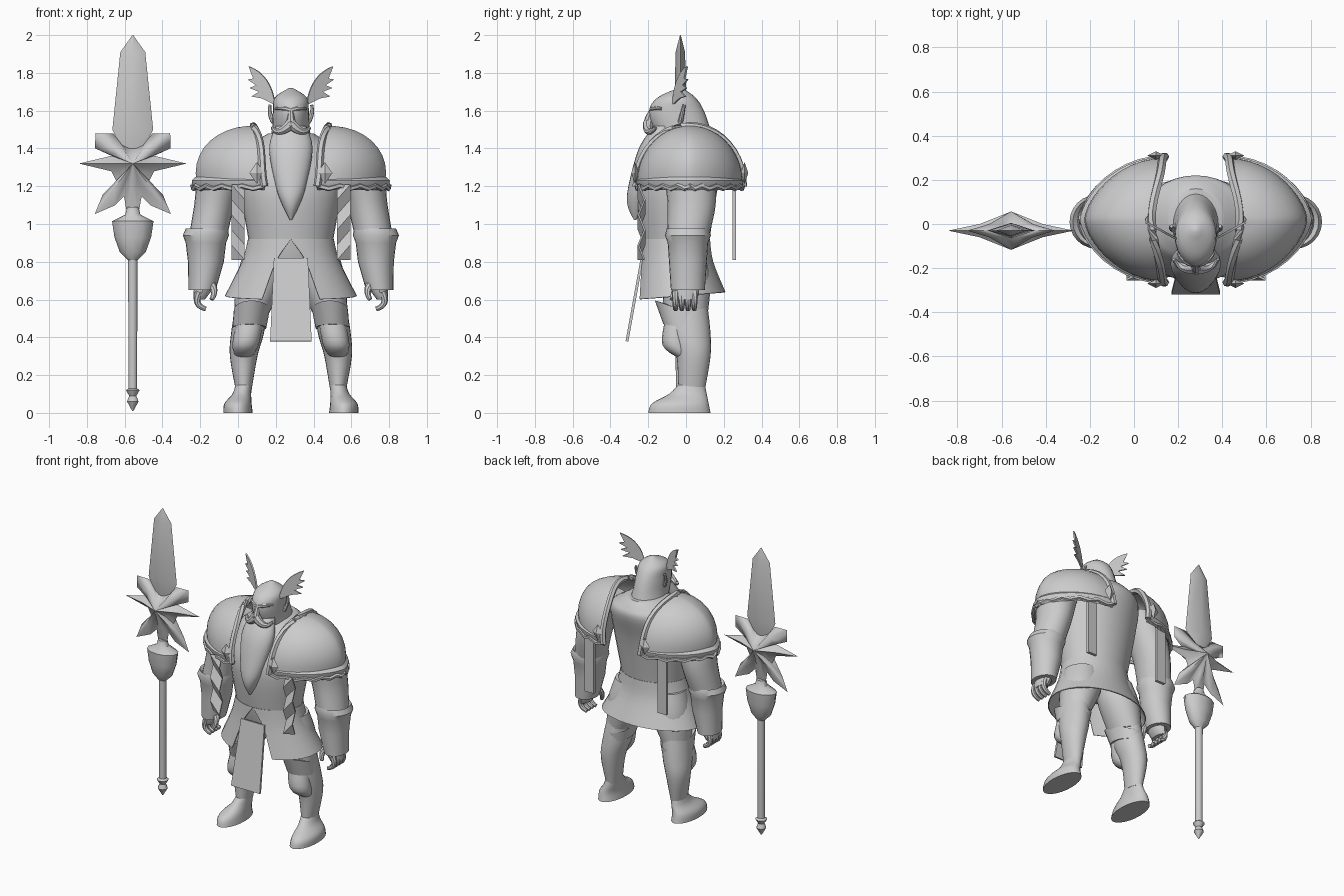
import bpy, bmesh
from math import sin, cos, radians
from mathutils import Vector

if "Cube" in bpy.data.objects:
    bpy.data.objects.remove(bpy.data.objects["Cube"])

BODY = (0.28, 0, 0)
SPEAR = (-0.557, -0.03, 0)

grey = bpy.data.materials.new("plain grey")
grey.use_nodes = True
grey.diffuse_color = (0.6, 0.6, 0.6, 1)
shader = grey.node_tree.nodes["Principled BSDF"]
shader.inputs["Base Color"].default_value = grey.diffuse_color


def finish(name, bm, location=BODY, mirror=False, thick=0, sharp=40):
    bmesh.ops.recalc_face_normals(bm, faces=bm.faces)
    if thick:
        bmesh.ops.solidify(bm, geom=bm.faces[:], thickness=thick)
        bmesh.ops.recalc_face_normals(bm, faces=bm.faces)
    mesh = bpy.data.meshes.new(name)
    bm.to_mesh(mesh)
    bm.free()
    mesh.materials.append(grey)
    for face in mesh.polygons:
        face.use_smooth = True
    mesh.set_sharp_from_angle(angle=radians(sharp))
    part = bpy.data.objects.new(name, mesh)
    part.location = location
    bpy.context.collection.objects.link(part)
    if mirror:
        part.modifiers.new("mirror", 'MIRROR')


def skin(bm, rows, closed):
    """Join rows of points with quads; closed rows also get end caps."""
    rows = [[bm.verts.new(point) for point in row] for row in rows]
    count = len(rows[0])
    for low, high in zip(rows, rows[1:]):
        for i in range(count if closed else count - 1):
            j = (i + 1) % count
            bm.faces.new((low[i], low[j], high[j], high[i]))
    if closed:
        bm.faces.new(rows[0])
        bm.faces.new(rows[-1])


def ring(z, width, depth=None, x=0, y=0, tilt=0, gap=0):
    """An elliptical cross-section; tilt raises its back, gap opens its front."""
    return Vector((z, width, width if depth is None else depth, x, y, tilt, gap))


def smoothed(rings, steps=4):
    """Catmull-Rom blend through the given cross-sections."""
    ends = [rings[0]] + rings + [rings[-1]]
    result = []
    for a, b, c, d in zip(ends, ends[1:], ends[2:], ends[3:]):
        for k in range(steps):
            t = k / steps
            result.append(b + (c - a) * t / 2 + (a - 2.5 * b + 2 * c - d / 2) * t * t
                          + (1.5 * (b - c) + (d - a) / 2) * t ** 3)
    return result + [rings[-1]]


def loft(name, rings, sides=24, span=None, smooth=False, pinch=0, **options):
    rows = []
    for z, width, depth, x, y, tilt, gap in smoothed(rings) if smooth else rings:
        row = []
        for i in range(sides):
            turn = 360 * i / sides if span is None else gap + (span - 2 * gap) * i / (sides - 1)
            a = radians(turn - 90)
            row.append((x + width * cos(a), y + depth * sin(a) * abs(sin(a)) ** pinch, z + tilt * sin(a)))
        rows.append(row)
    bm = bmesh.new()
    skin(bm, rows, span is None)
    finish(name, bm, **options)


def bend(start, middle, end, steps=8):
    """Points along a quadratic curve."""
    start, middle, end = Vector(start), Vector(middle), Vector(end)
    ts = [k / steps for k in range(steps + 1)]
    return [start * (1 - t) ** 2 + middle * 2 * t * (1 - t) + end * t * t for t in ts]


def tube(name, points, thick, tip, sides=8, **options):
    points = [Vector(point) for point in points]
    last = len(points) - 1
    rows = []
    for i, point in enumerate(points):
        along = points[min(i + 1, last)] - points[max(i - 1, 0)]
        across = along.cross(Vector((0.1, 1, 0.3))).normalized()
        up = along.cross(across).normalized()
        radius = thick + (tip - thick) * i / last
        turns = [radians(360 * k / sides) for k in range(sides)]
        rows.append([point + radius * (across * cos(a) + up * sin(a)) for a in turns])
    bm = bmesh.new()
    skin(bm, rows, True)
    finish(name, bm, **options)


def plate(name, points, thick, **options):
    bm = bmesh.new()
    bm.faces.new([bm.verts.new(point) for point in points])
    finish(name, bm, thick=thick, **options)


# Tunic body, split skirt and tabard
loft("tunic", [ring(z=.79, width=.21, depth=.16, y=-.05), ring(z=.92, width=.225, depth=.18, y=-.055),
               ring(z=1.2, width=.27, depth=.215, y=-.045), ring(z=1.38, width=.25, depth=.2, y=.02),
               ring(z=1.44, width=.18, depth=.17, y=.03), ring(z=1.48, width=.12, depth=.13, y=.03)],
     sides=32, smooth=True)
loft("skirt", [ring(z=.92, width=.228, depth=.183, y=-.055), ring(z=.8, width=.26, depth=.195, y=-.05, gap=18),
               ring(z=.62, width=.35, depth=.24, y=-.03, gap=26, tilt=.02)],
     sides=32, span=360, thick=.006, smooth=True)
plate("tabard", [(-.09, -.24, .82), (.09, -.24, .82), (.11, -.32, .38), (-.11, -.32, .38)], thick=.015)

# Head, face and beard
loft("head", [ring(z=1.4, width=.12, depth=.13, y=.03), ring(z=1.5, width=.1, depth=.15, y=-.02),
              ring(z=1.6, width=.095, depth=.145, y=-.05), ring(z=1.67, width=.085, depth=.1, y=-.05),
              ring(z=1.72, width=.01, y=-.03)], smooth=True)
tube("nose", bend((0, -.17, 1.62), (0, -.2, 1.57), (0, -.2, 1.54)), thick=.01, tip=.024)
tube("brow", bend((0, -.18, 1.6), (.05, -.185, 1.62), (.08, -.13, 1.61)), thick=.016, tip=.008, mirror=True)
tube("moustache", bend((0, -.2, 1.53), (.07, -.21, 1.46), (.1, -.16, 1.51)), thick=.03, tip=.008, mirror=True)
tube("ear", bend((.09, -.03, 1.54), (.12, -.02, 1.58), (.11, -.01, 1.63)), thick=.015, tip=.008, mirror=True)
loft("beard", [ring(z=1.52, width=.08, depth=.05, y=-.12), ring(z=1.4, width=.115, depth=.07, y=-.18),
               ring(z=1.2, width=.08, depth=.06, y=-.245), ring(z=1.1, width=.045, depth=.05, y=-.26),
               ring(z=1.02, width=.005, y=-.27)], smooth=True)

# Feathered head wings: a curved leading edge and stepped feather tips
edge = bend((.08, 0, 1.63), (.1, 0, 1.79), (.22, 0, 1.835))
for k in range(4):
    edge.append(Vector((.195 - .015 * k, 0, 1.77 - .035 * k)))
    if k < 3:
        edge.append(Vector((.225 - .01 * k, 0, 1.765 - .045 * k)))
plate("head_wing", [(p.x, p.x * .55 - .11, p.z) for p in edge], thick=.01, mirror=True)

# Shoulder armour: dome, inner rim, hem band, cord and studs
lifts = [radians(9.5 * k) for k in range(10)]
loft("shoulder_dome", [ring(z=1.22 + .3 * sin(a), width=.36 * cos(a), depth=.28 * cos(a),
                            x=.14 + .06 * sin(a), y=.02) for a in lifts],
     span=180, thick=.01, pinch=.3, mirror=True)
arch = [radians(9 * k) for k in range(21)]
tube("shoulder_rim", [(.14 + .06 * sin(a) - .02 * sin(2 * a) ** 2, .02 + .285 * cos(a), 1.2 + .32 * sin(a))
                      for a in arch], thick=.02, tip=.02, sides=6, mirror=True)
loft("shoulder_hem", [ring(z=1.18 + height, width=.37 + out, depth=.27 + out, x=.14, y=.02)
                      for height, out in ((0, 0), (.01, .01), (.05, .015), (.07, -.005))],
     span=180, thick=.01, pinch=.3, mirror=True)
tube("hem_cord", [(.14 + .38 * sin(a), .02 + .28 * cos(a) * abs(cos(a)) ** .3, 1.195 + .008 * (-1) ** k)
                  for k, a in enumerate(arch)], thick=.014, tip=.014, sides=5, mirror=True)
for side, y in (("front", -.27), ("back", .31)):
    loft(side + "_shoulder_stud", [ring(z=1.27 + rise, width=size, depth=size / 2, x=.18, y=y)
                                   for rise, size in ((-.055, .002), (0, .04), (.055, .002))],
         sides=4, mirror=True, sharp=20)

# Hanging straps: folded in front, flat behind
bm = bmesh.new()
skin(bm, [[(.28 + side * .035, -.24 - side * .016 * (-1) ** k, 1.21 - .08 * k) for side in (-1, 1)]
          for k in range(6)], closed=False)
bmesh.ops.triangulate(bm, faces=bm.faces)
finish("front_strap", bm, mirror=True, thick=.008, sharp=5)
plate("back_strap", [(.245, .265, 1.21), (.315, .265, 1.21), (.315, .265, .81), (.245, .265, .81)],
      thick=.02, mirror=True)

# Arms, flared gauntlets and hands
loft("upper_arm", [ring(z=1.4, width=.1, x=.3, y=.02), ring(z=1.25, width=.12, depth=.13, x=.37, y=.02),
                   ring(z=1.1, width=.107, depth=.127, x=.405, y=.03),
                   ring(z=.93, width=.1, depth=.11, x=.44, y=.01)], smooth=True, mirror=True)
loft("gauntlet", [ring(z=.95, width=.09, x=.44, y=.01), ring(z=.975, width=.112, x=.445, y=.01),
                  ring(z=.94, width=.122, x=.45, y=.01), ring(z=.9, width=.107, x=.45, y=.01),
                  ring(z=.8, width=.095, depth=.1, x=.45, y=.01),
                  ring(z=.65, width=.072, depth=.09, x=.47, y=.01)], mirror=True)
loft("palm", [ring(z=.7, width=.05, depth=.065, x=.46), ring(z=.64, width=.045, depth=.07, x=.47),
              ring(z=.6, width=.03, depth=.06, x=.485)], sides=12, mirror=True)
for k, name in enumerate(("index", "middle", "ring", "little")):
    y = .033 * k - .055
    tube(name + "_finger", bend((.485, y, .64), (.52, y, .57), (.45, y, .55)), thick=.02, tip=.013, mirror=True)
tube("thumb", bend((.43, -.03, .69), (.39, -.06, .65), (.42, -.075, .6)), thick=.025, tip=.012, mirror=True)

# Legs, knee armour and boots
loft("thigh", [ring(z=.85, width=.12, x=.13, y=-.02), ring(z=.7, width=.13, x=.16),
               ring(z=.52, width=.09, depth=.115, x=.21)], smooth=True, mirror=True)
loft("shin", [ring(z=.56, width=.085, depth=.115, x=.21), ring(z=.42, width=.087, depth=.11, x=.23, y=.02),
              ring(z=.3, width=.073, depth=.09, x=.25, y=.04), ring(z=.12, width=.042, depth=.07, x=.25, y=.03)],
     smooth=True, mirror=True)
loft("knee_cuff", [ring(z=.53, width=.08, depth=.11, x=.21, tilt=-.05),
                   ring(z=.545, width=.095, depth=.145, x=.207, y=-.02, tilt=-.05),
                   ring(z=.45, width=.09, depth=.12, x=.22, tilt=-.02)], mirror=True)
loft("knee_guard", [ring(z=.5, width=.07, depth=.06, x=.215, y=-.05),
                    ring(z=.36, width=.07, depth=.07, x=.24, y=-.055),
                    ring(z=.29, width=.04, x=.25)], sides=16, smooth=True, mirror=True)
loft("boot", [ring(z=0, width=.078, depth=.165, x=.28, y=-.035), ring(z=.05, width=.072, depth=.15, x=.28, y=-.03),
              ring(z=.1, width=.05, depth=.1, x=.26, y=.01), ring(z=.15, width=.043, depth=.07, x=.25, y=.03)],
     smooth=True, mirror=True)

# Spear: faceted blade, rounded sleeve and turned shaft
loft("spear_blade", [ring(z=1.4, width=.06, depth=.02), ring(z=1.5, width=.108, depth=.035),
                     ring(z=1.91, width=.066, depth=.025), ring(z=2, width=.002)],
     sides=4, location=SPEAR, sharp=60)
loft("spear_sleeve", [ring(z=1.09, width=.03), ring(z=1.05, width=.04), ring(z=1.015, width=.11, depth=.07),
                      ring(z=.93, width=.097, depth=.065), ring(z=.85, width=.068, depth=.05),
                      ring(z=.81, width=.026)], sides=12, location=SPEAR)
loft("spear_shaft", [ring(z=.85, width=.026), ring(z=.13, width=.024), ring(z=.12, width=.038),
                     ring(z=.09, width=.02), ring(z=.06, width=.032), ring(z=.01, width=.003)],
     sides=10, location=SPEAR)

# Star guard: spikes given as angle and reach from a raised hub
spikes = [(60, .12), (57, .19), (39, .255), (22, .215), (20, .12), (0, .285), (-20, .12), (-50, .13),
          (-46, .23), (-53, .335), (-67, .24), (-75, .18), (-83, .26)]
half = [(reach * cos(radians(a)), reach * sin(radians(a))) for a, reach in spikes]
outline = half + [(-x, z) for x, z in reversed(half)]
bm = bmesh.new()
border = [bm.verts.new((x, 0, 1.32 + z)) for x, z in outline]
for side in (-1, 1):
    inner = [bm.verts.new((x / 2, side * .03, 1.32 + z / 2)) for x, z in outline]
    hub = bm.verts.new((0, side * .087, 1.32))
    for i in range(len(border)):
        j = (i + 1) % len(border)
        bm.faces.new((border[i], border[j], inner[j], inner[i]))
        bm.faces.new((inner[i], inner[j], hub))
finish("spear_star", bm, location=SPEAR, sharp=80)
